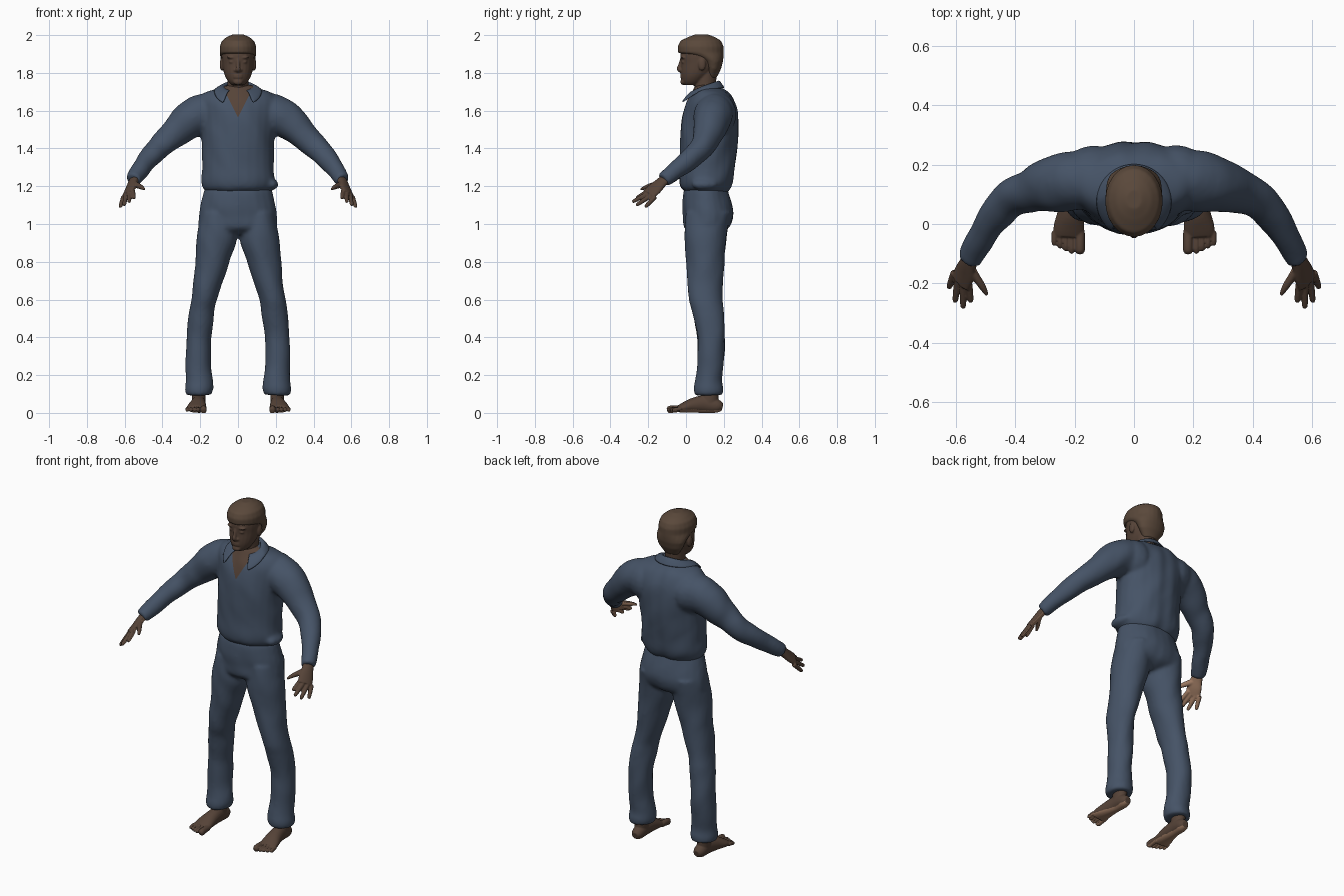
import bpy, bmesh, math
from mathutils import Vector, Matrix, noise

if "Cube" in bpy.data.objects:
    bpy.data.objects.remove(bpy.data.objects["Cube"], do_unlink=True)


def material(name, rgb):
    m = bpy.data.materials.new(name)
    m.diffuse_color = (*rgb, 1)
    m.use_nodes = True
    m.node_tree.nodes["Principled BSDF"].inputs["Base Color"].default_value = (*rgb, 1)
    return m


CLOTH = material("blue cloth", (.06, .086, .133))
SKIN = material("brown skin", (.092, .056, .039))
HAIR = material("brown hair", (.102, .065, .043))
PALE = material("pale palm and sole", (.33, .19, .12))


def smooth_path(pts, steps):
    """Catmull-Rom resampling of rows of numbers."""
    rows = []
    last = len(pts) - 1
    for i in range(last):
        quad = [pts[max(i - 1, 0)], pts[i], pts[i + 1], pts[min(i + 2, last)]]
        for k in range(steps):
            t = k / steps
            rows.append([b + t / 2 * (c - a + t * (2 * a - 5 * b + 4 * c - d + t * (3 * (b - c) + d - a)))
                         for a, b, c, d in zip(*quad)])
    return rows + [list(pts[-1])]


def tube(bm, pts, side=None, steps=4, n=24):
    """Loft ellipses (x, y, z, radius a, radius b); level rings when side is None."""
    rows = smooth_path(pts, steps)
    centres = [Vector(r[:3]) for r in rows]
    rings = []
    for i, r in enumerate(rows):
        a, b = Vector((1, 0, 0)), Vector((0, 1, 0))
        if side is not None:
            t = (centres[min(i + 1, len(rows) - 1)] - centres[max(i - 1, 0)]).normalized()
            a = Vector(side)
            a = (a - t * a.dot(t)).normalized()
            b = t.cross(a)
        angles = [math.tau * k / n for k in range(n)]
        rings.append([bm.verts.new(centres[i] + a * r[3] * math.cos(w) + b * r[4] * math.sin(w))
                      for w in angles])
    for p, q in zip(rings, rings[1:]):
        for k in range(n):
            bm.faces.new((p[k], p[(k + 1) % n], q[(k + 1) % n], q[k]))
    bm.faces.new(rings[0][::-1])
    bm.faces.new(rings[-1])


def stack(bm, rows, steps=4):
    """Upright loft centred on x = 0 from rows (z, half width, front y, back y)."""
    tube(bm, [(0, (f + k) / 2, z, w, (k - f) / 2) for z, w, f, k in rows], None, steps)


def ball(bm, centre, radii):
    bmesh.ops.create_uvsphere(bm, u_segments=16, v_segments=10, radius=1,
                              matrix=Matrix.LocRotScale(Vector(centre), None, Vector(radii)))


def add_object(name, mesh, mats):
    obj = bpy.data.objects.new(name, mesh)
    bpy.context.collection.objects.link(obj)
    for m in mats:
        mesh.materials.append(m)
    mesh.shade_smooth()
    return obj


def blob(name, bm, mats, voxel, rounds, edit=None):
    """Fuse the overlapping lofts into one smooth skin, then run an edit on it."""
    bmesh.ops.recalc_face_normals(bm, faces=bm.faces)
    mesh = bpy.data.meshes.new(name)
    bm.to_mesh(mesh)
    bm.free()
    obj = add_object(name, mesh, [])
    mod = obj.modifiers.new("fuse", "REMESH")
    mod.mode, mod.voxel_size = "VOXEL", voxel
    mod = obj.modifiers.new("soften", "SMOOTH")
    mod.factor, mod.iterations = .5, rounds
    fused = bpy.data.meshes.new_from_object(obj.evaluated_get(bpy.context.evaluated_depsgraph_get()))
    bpy.data.objects.remove(obj)
    bpy.data.meshes.remove(mesh)
    bm = bmesh.new()
    bm.from_mesh(fused)
    bm.normal_update()
    fused.materials.clear()
    result = add_object(name, fused, mats)
    if edit:
        edit(bm)
    for f in bm.faces:
        f.smooth = True
    bm.to_mesh(fused)
    bm.free()
    return result


def mirrored(obj, name):
    mesh = obj.data.copy()
    mesh.transform(Matrix.Scale(-1, 4, (1, 0, 0)))
    mesh.flip_normals()
    other = bpy.data.objects.new(name, mesh)
    bpy.context.collection.objects.link(other)


def wrinkle(bm, amount):
    for v in bm.verts:
        p = v.co
        fold = noise.noise((p.x * 10, p.y * 10, p.z * 8 + p.x * 6))
        v.co = p + v.normal * amount * fold


# Shirt: torso and sleeves in one piece, with an open V neck
def finish_shirt(bm):
    wrinkle(bm, .006)
    for v in bm.verts:  # crease down the middle of the back
        if v.co.y > .18:
            v.co.y -= .007 * math.exp(-(v.co.x / .03) ** 2)
    def inside(f):
        c = f.calc_center_median()
        return c.y < .1 and c.z > 1.5 and abs(c.x) < .2
    for s in (1, -1):
        faces = [f for f in bm.faces if inside(f)]
        geom = set(faces) | {e for f in faces for e in f.edges} | {v for f in faces for v in f.verts}
        bmesh.ops.bisect_plane(bm, geom=list(geom), plane_co=(0, 0, 1.565), plane_no=(s, 0, -.5))
    for f in bm.faces:
        c = f.calc_center_median()
        f.material_index = int(inside(f) and abs(c.x) < (c.z - 1.565) * .5)


bm = bmesh.new()
stack(bm, [(1.165, .165, .01, .22), (1.19, .187, -.025, .24), (1.23, .195, -.035, .255),
           (1.3, .19, -.035, .265), (1.42, .192, -.035, .277), (1.52, .2, -.027, .283),
           (1.6, .21, -.012, .278), (1.65, .21, .005, .262), (1.69, .18, .028, .235),
           (1.715, .115, .04, .2), (1.735, .07, .05, .17)])
ball(bm, (.178, .1, 1.21), (.035, .07, .03))
for s in (1, -1):
    ball(bm, (s * .14, .155, 1.58), (.12, .112, .115))
    tube(bm, [(s * x, y, z, r, r) for x, y, z, r in
              [(.13, .15, 1.59, .1), (.22, .143, 1.572, .104), (.29, .13, 1.523, .091),
               (.35, .112, 1.468, .075), (.42, .08, 1.4, .063), (.475, .018, 1.342, .056),
               (.52, -.055, 1.283, .048), (.547, -.108, 1.243, .042), (.555, -.122, 1.232, .041)]],
         side=(0, 1, 0))
blob("shirt", bm, [CLOTH, SKIN], .01, 9, finish_shirt)

# Collar: folded band, open at the front
bm = bmesh.new()
loops = []
for k in range(33):
    w = math.radians(-144 + 288 * k / 32)
    sx, c = math.sin(w), math.cos(w)
    drop = .015 * c if c > 0 else .085 * c
    loops.append([bm.verts.new(p) for p in [
        (.068 * sx, .1 + .06 * c, 1.72 + .025 * c),
        (.08 * sx, .1 + .075 * c, 1.733 + .03 * c),
        (.104 * sx, .088 + .102 * c, 1.725 + .6 * drop),
        (.128 * sx, .075 + .127 * c, 1.705 + drop)]])
for p, q in zip(loops, loops[1:]):
    for k in range(3):
        bm.faces.new((p[k], q[k], q[k + 1], p[k + 1]))
bmesh.ops.recalc_face_normals(bm, faces=bm.faces)
collar_mesh = bpy.data.meshes.new("collar")
bm.to_mesh(collar_mesh)
bm.free()
collar = add_object("collar", collar_mesh, [CLOTH])
thick = collar.modifiers.new("thickness", "SOLIDIFY")
thick.thickness, thick.offset = .009, 0
collar.modifiers.new("round", "SUBSURF").levels = 1

# Trousers: pelvis and two legs
bm = bmesh.new()
stack(bm, [(1.21, .165, .01, .21), (1.17, .183, -.012, .225), (1.1, .198, -.02, .246),
           (1.04, .207, -.015, .252), (.98, .205, -.01, .228), (.945, .15, .03, .17)])
for s in (1, -1):
    tube(bm, [(s * (i + o) / 2, (f + k) / 2, z, (o - i) / 2, (k - f) / 2) for z, i, o, f, k in
              [(1.06, .02, .195, 0, .235), (.93, .004, .217, -.008, .214), (.81, .043, .226, 0, .203),
               (.7, .08, .236, .005, .196), (.6, .112, .25, .015, .193), (.53, .124, .26, .035, .2),
               (.39, .142, .274, .06, .206), (.25, .143, .278, .06, .198), (.17, .132, .276, .053, .188),
               (.125, .13, .28, .045, .196), (.095, .14, .275, .05, .193)]])
blob("trousers", bm, [CLOTH], .01, 5, lambda b: wrinkle(b, .006))

# Head: skull, neck, nose, ears and features
bm = bmesh.new()
stack(bm, [(1.735, .032, -.008, .07), (1.752, .05, -.02, .09), (1.78, .067, -.026, .12),
           (1.81, .077, -.028, .15), (1.85, .084, -.027, .175), (1.89, .088, -.03, .187),
           (1.93, .086, -.022, .187), (1.965, .07, 0, .165), (1.985, .03, .05, .12)])
stack(bm, [(1.63, .07, .05, .17), (1.68, .058, .046, .16), (1.73, .056, .045, .158), (1.82, .06, .05, .165)])
tube(bm, [(0, -.024, 1.872, .008, .008), (0, -.032, 1.84, .01, .01),
          (0, -.038, 1.82, .013, .011), (0, -.026, 1.808, .013, .009)], side=(1, 0, 0))
ball(bm, (0, -.016, 1.752), (.026, .014, .016))
for z in (1.788, 1.777):
    ball(bm, (0, -.022, z), (.025, .009, .006))
for s in (1, -1):
    ball(bm, (s * .034, -.014, 1.882), (.026, .016, .007))
    ball(bm, (s * .033, -.013, 1.858), (.015, .012, .007))
    ball(bm, (s * .014, -.027, 1.814), (.008, .009, .007))
    ball(bm, (s * .086, .085, 1.845), (.011, .02, .034))
blob("head", bm, [SKIN], .005, 2)

# Hair: cap with a fringe over the forehead, longer behind the ears
bm = bmesh.new()
stack(bm, [(1.775, .045, .11, .162), (1.82, .077, .105, .185), (1.86, .09, .085, .196),
           (1.88, .094, .05, .198), (1.895, .096, 0, .199), (1.907, .097, -.042, .199),
           (1.94, .097, -.044, .199), (1.97, .085, -.03, .186), (1.99, .06, .012, .153),
           (2.004, .027, .05, .115)], 1)
blob("hair", bm, [HAIR], .006, 4)


# Hands: palm, four fingers and a thumb
def paint(direction, limit):
    d = Vector(direction).normalized()
    def edit(b):
        for v in b.verts:
            v.co.z = max(v.co.z, 0)
        b.normal_update()
        for f in b.faces:
            f.material_index = int(f.normal.dot(d) > limit)
    return edit


across = (.037, .04, -.025)
bm = bmesh.new()
tube(bm, [(.54, -.09, 1.255, .03, .022), (.557, -.13, 1.22, .033, .021),
          (.57, -.165, 1.187, .042, .019), (.585, -.197, 1.158, .042, .015)], across)
for knuckle, tip in [((.558, -.198, 1.175), (.55, -.262, 1.137)), ((.576, -.195, 1.165), (.576, -.282, 1.118)),
                     ((.593, -.182, 1.153), (.603, -.262, 1.1)), ((.605, -.163, 1.145), (.624, -.215, 1.09))]:
    a, b = Vector(knuckle), Vector(tip)
    tube(bm, [(*a.lerp(b, t), r, r) for t, r in [(0, .013), (.5, .0118), (.9, .01), (1.02, .006)]], across)
tube(bm, [(.56, -.135, 1.213, .02, .017), (.535, -.175, 1.205, .016, .014),
          (.512, -.21, 1.195, .012, .012), (.495, -.239, 1.183, .006, .006)], across)
hand = blob("left_hand", bm, [SKIN, PALE], .004, 2, paint((-.74, .3, -.6), .4))
mirrored(hand, "right_hand")

# Feet: ankle, sole and five separate toes
bm = bmesh.new()
tube(bm, [(.208, .13, .17, .036, .042), (.208, .128, .1, .036, .044), (.208, .12, .05, .035, .05)])
tube(bm, [(.205, .193, .03, .02, .02), (.206, .165, .036, .034, .036), (.208, .1, .046, .037, .046),
          (.213, .04, .04, .044, .04), (.219, -.01, .028, .052, .028), (.221, -.04, .02, .05, .019)],
     side=(1, 0, 0))
for k in range(5):
    x, r = (.182, .0165) if k == 0 else (.191 + .0195 * k, .009)
    reach = -.09 + .009 * max(k - 1, 0)
    tube(bm, [(x, -.025, .022, r, r), (x, reach + .02, .02, r, r * 1.2), (x, reach, .016, r, r * 1.2),
              (x, reach - .01, .013, r * .6, r * .6)], side=(1, 0, 0))
foot = blob("left_foot", bm, [SKIN, PALE], .004, 2, paint((0, 0, -1), .6))
mirrored(foot, "right_foot")
